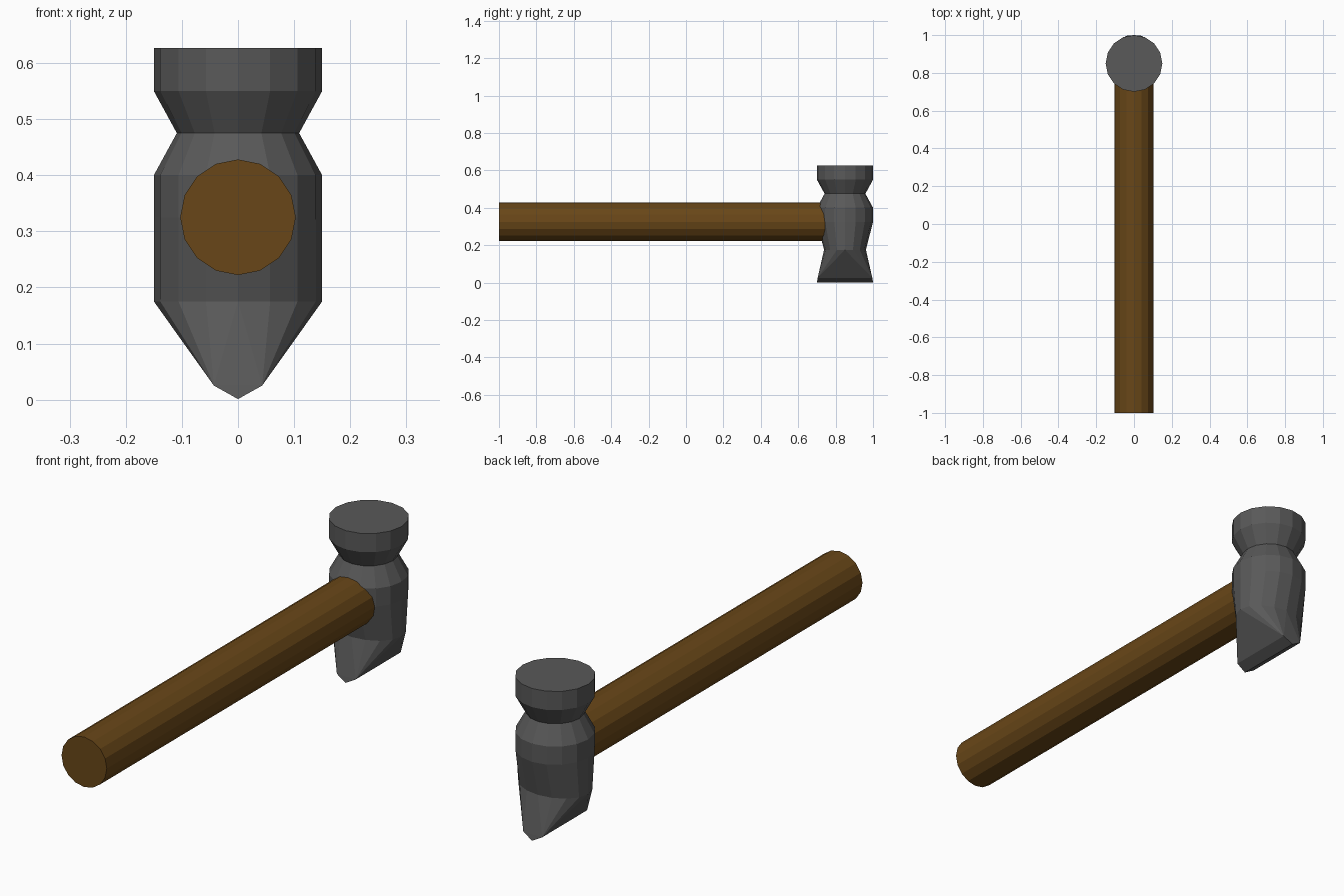
import bpy, bmesh
from math import cos, sin, pi, radians

if "Cube" in bpy.data.objects:
    bpy.data.objects.remove(bpy.data.objects["Cube"])

SIDES = 16
HEAD_Y = 0.85


def material(name, rgb):
    m = bpy.data.materials.new(name)
    m.diffuse_color = (*rgb, 1)
    m.use_nodes = True
    m.node_tree.nodes["Principled BSDF"].inputs["Base Color"].default_value = m.diffuse_color
    return m


def ring(bm, z, rx, ry):
    return [bm.verts.new((rx * cos(2 * pi * i / SIDES), ry * sin(2 * pi * i / SIDES), z))
            for i in range(SIDES)]


# Head: stacked rings (z, x radius, y radius) from striking face down to the cheek
profile = [(0.627, 0.15, 0.15), (0.55, 0.15, 0.15), (0.475, 0.109, 0.109),
           (0.40, 0.15, 0.15), (0.325, 0.15, 0.15), (0.175, 0.15, 0.112)]
bm = bmesh.new()
rings = [ring(bm, *p) for p in profile]
bm.faces.new(rings[0])
for a, b in zip(rings, rings[1:]):
    for i in range(SIDES):
        j = (i + 1) % SIDES
        bm.faces.new((a[i], b[i], b[j], a[j]))

# Wedge peen: hull from the lowest ring to a blunt ridge running along y
wedge = bmesh.new()
ring(wedge, *profile[-1])
for y in (-1, 1):
    for x, dy, z in ((-0.043, 0.146, 0.025), (0.043, 0.146, 0.025), (0, 0.15, 0.001)):
        wedge.verts.new((x, y * dy, z))
bmesh.ops.convex_hull(wedge, input=wedge.verts[:])
cap = [f for f in wedge.faces if all(v.co.z > 0.17 for v in f.verts)]
bmesh.ops.delete(wedge, geom=cap, context='FACES_ONLY')
part = bpy.data.meshes.new("peen_part")
wedge.to_mesh(part)
wedge.free()
bm.from_mesh(part)
bpy.data.meshes.remove(part)

bmesh.ops.remove_doubles(bm, verts=bm.verts[:], dist=0.0005)
bmesh.ops.recalc_face_normals(bm, faces=bm.faces[:])
mesh = bpy.data.meshes.new("hammer_head")
bm.to_mesh(mesh)
bm.free()
head = bpy.data.objects.new("hammer_head", mesh)
head.location.y = HEAD_Y
bpy.context.collection.objects.link(head)
mesh.materials.append(material("dark_steel", (0.1, 0.1, 0.1)))

# Handle: ends inside the head
bpy.ops.mesh.primitive_cylinder_add(vertices=SIDES, radius=0.103, depth=HEAD_Y + 1,
                                    location=(0, (HEAD_Y - 1) / 2, 0.325),
                                    rotation=(radians(90), 0, 0))
handle = bpy.context.object
handle.name = "handle"
handle.data.materials.append(material("brown_wood", (0.14, 0.062, 0.009)))
